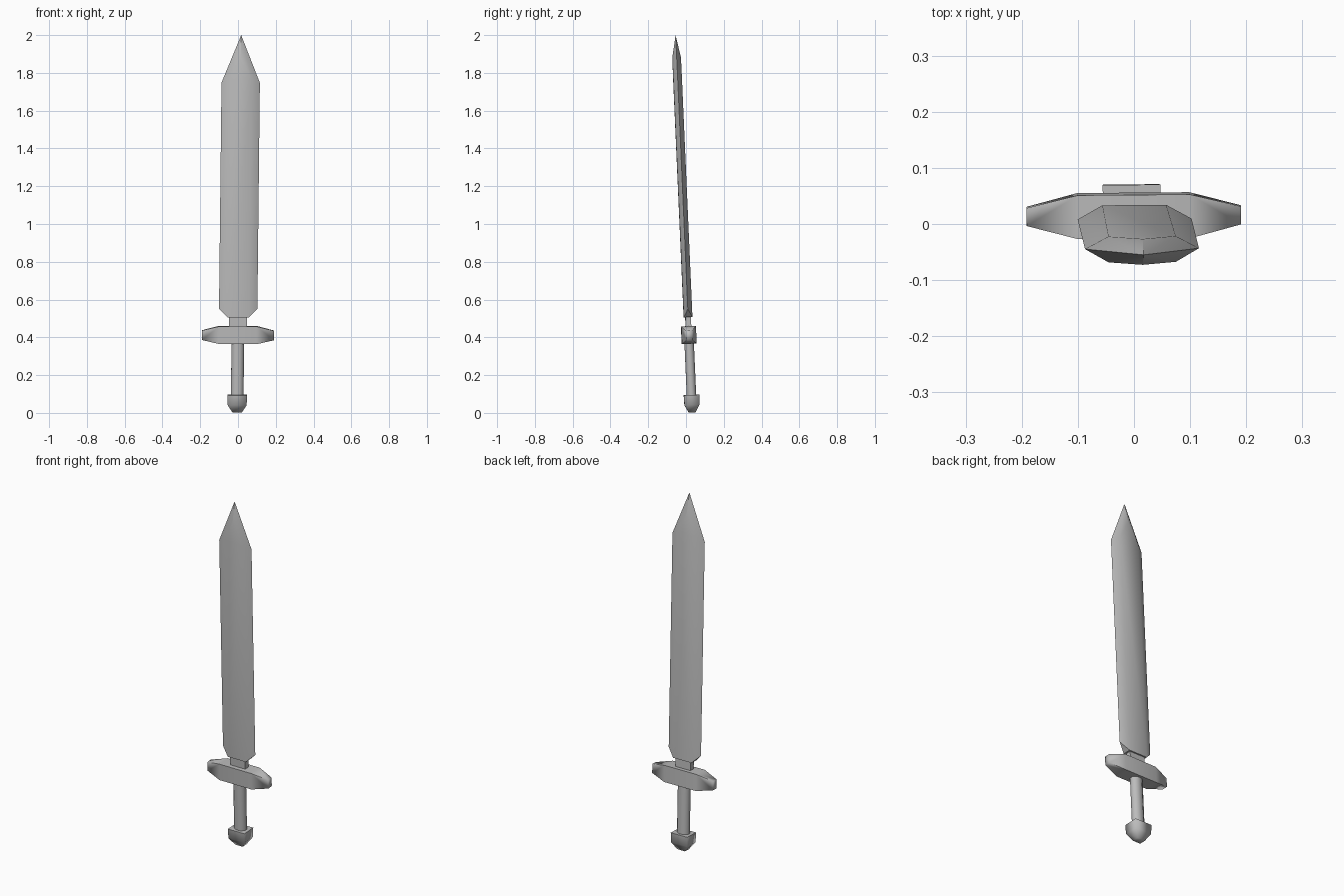
import bpy, bmesh, math
from mathutils import Matrix

if "Cube" in bpy.data.objects:
    bpy.data.objects.remove(bpy.data.objects["Cube"])

# The whole sword leans slightly towards the front along its height, with a tiny yaw
LEAN = Matrix(((1, -0.008, 0.011, -0.005),
               (0.008, 1, -0.044, 0.033),
               (-0.004, 0.044, 1, 0),
               (0, 0, 0, 1)))

# Mid grey metal
metal = bpy.data.materials.new("grey_metal")
metal.diffuse_color = (0.5, 0.5, 0.5, 1)
metal.use_nodes = True
metal.node_tree.nodes["Principled BSDF"].inputs["Base Color"].default_value = metal.diffuse_color


def solid(name, corners, angle=32):
    """Convex part from one quarter of its corners, mirrored in x and y."""
    pts = {(sx * x, sy * y, z) for x, y, z in corners for sx in (1, -1) for sy in (1, -1)}
    bm = bmesh.new()
    for p in sorted(pts):
        bm.verts.new(p)
    bmesh.ops.convex_hull(bm, input=bm.verts[:])
    bmesh.ops.remove_doubles(bm, verts=bm.verts[:], dist=1e-5)
    bmesh.ops.dissolve_limit(bm, angle_limit=math.radians(1), verts=bm.verts[:], edges=bm.edges[:])
    bmesh.ops.transform(bm, matrix=LEAN, verts=bm.verts[:])
    bmesh.ops.recalc_face_normals(bm, faces=bm.faces[:])
    mesh = bpy.data.meshes.new(name)
    bm.to_mesh(mesh)
    bm.free()
    mesh.materials.append(metal)
    ob = bpy.data.objects.new(name, mesh)
    bpy.context.collection.objects.link(ob)
    bpy.ops.object.select_all(action='DESELECT')
    ob.select_set(True)
    bpy.context.view_layer.objects.active = ob
    bpy.ops.object.shade_smooth_by_angle(angle=math.radians(angle))
    return ob


# Blade: flat faces, bevelled cutting edges and a pointed tip
T = 0.023
solid("blade", [(0.057, T, 0.507), (0.06, T, 1.77), (0, T, 1.88),
                (0.1015, 0, 0.55), (0.1015, 0, 1.748), (0, 0, 2.0)])

# Neck between blade and guard
solid("blade_neck", [(0.047, 0.015, 0.44), (0.047, 0.015, 0.515)])

# Cross guard, tapering to both ends
solid("guard", [(0.1, 0.039, 0.366), (0.1, 0.039, 0.459),
                (0.191, 0.016, 0.386), (0.191, 0.016, 0.436)], angle=80)

# Grip: eight-sided, slightly oval
ring = [math.radians(22.5), math.radians(67.5)]
solid("grip", [(0.036 * math.cos(a), 0.027 * math.sin(a), z)
               for a in ring for z in (0.08, 0.38)], angle=75)

# Pommel: soft-cornered block with a tapered lower end
solid("pommel", [(0.0515, 0.041, 0.095), (0.05, 0.0395, 0.042), (0.024, 0.018, 0.002)], angle=90.6)
